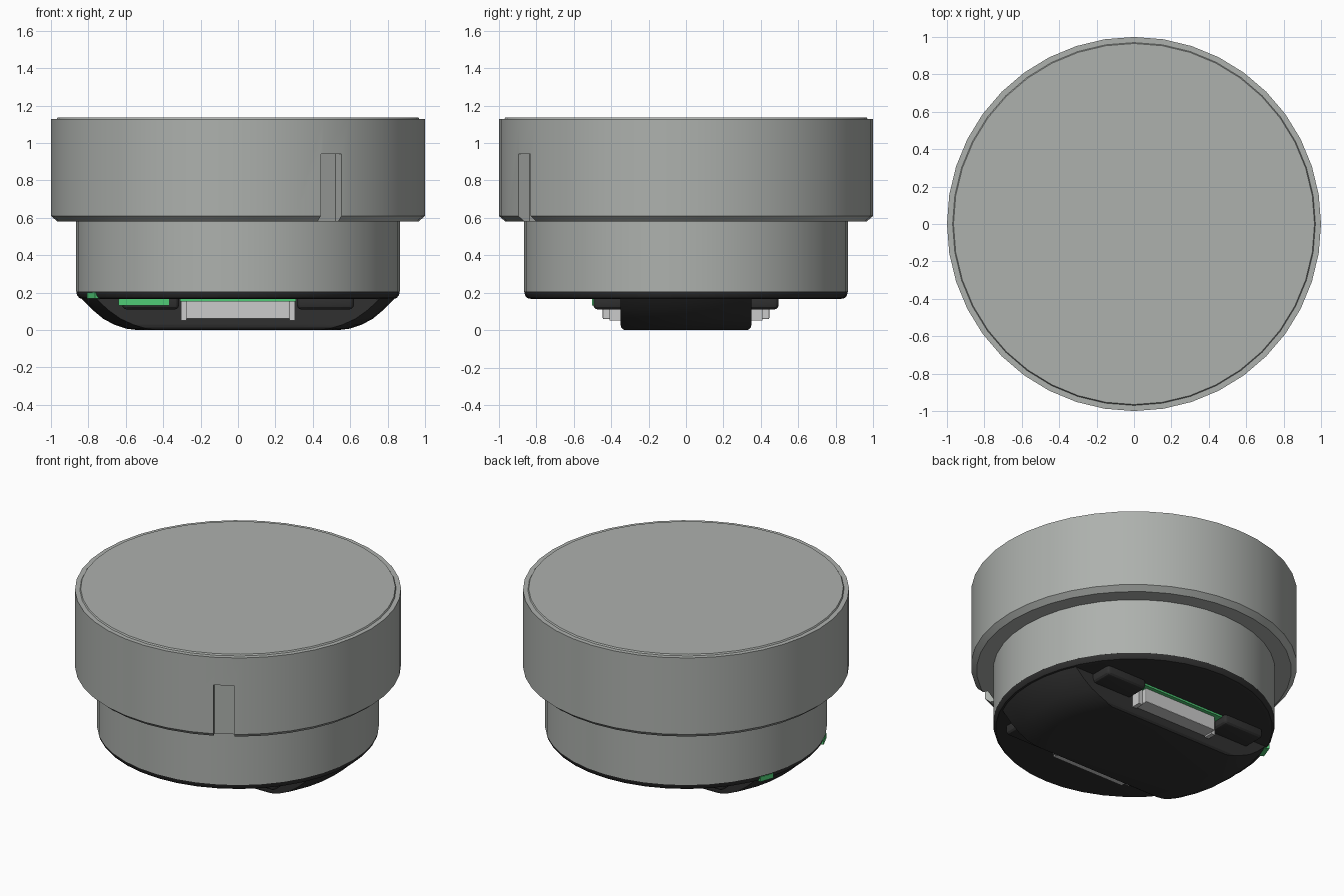
import bpy, bmesh, math
from mathutils import Matrix, Vector

if "Cube" in bpy.data.objects:
    bpy.data.objects.remove(bpy.data.objects["Cube"])

SIDES = 40


def mat(name, c):
    m = bpy.data.materials.new(name)
    m.diffuse_color = (*c, 1)
    m.use_nodes = True
    m.node_tree.nodes["Principled BSDF"].inputs["Base Color"].default_value = m.diffuse_color
    return m


GREY = mat("body_grey", (0.42, 0.44, 0.42))
BLACK = mat("cover_black", (0.03, 0.03, 0.03))
GREEN = mat("board_green", (0.08, 0.6, 0.18))
LIGHT = mat("connector_light", (0.65, 0.65, 0.65))


def finish(name, bm, material):
    bmesh.ops.recalc_face_normals(bm, faces=bm.faces)
    me = bpy.data.meshes.new(name)
    bm.to_mesh(me)
    bm.free()
    ob = bpy.data.objects.new(name, me)
    bpy.context.collection.objects.link(ob)
    if material:
        me.materials.append(material)
    return ob


def smooth(ob, angle=28):
    bpy.ops.object.select_all(action='DESELECT')
    ob.select_set(True)
    bpy.context.view_layer.objects.active = ob
    bpy.ops.object.shade_smooth_by_angle(angle=math.radians(angle))


def revolve(name, profile, material):
    """Closed solid of revolution from (radius, z) points, bottom to top."""
    bm = bmesh.new()
    rings = []
    for r, z in profile:
        rings.append([bm.verts.new((r * math.cos(2 * math.pi * i / SIDES),
                                    r * math.sin(2 * math.pi * i / SIDES), z)) for i in range(SIDES)])
    for a, b in zip(rings, rings[1:]):
        for i in range(SIDES):
            j = (i + 1) % SIDES
            bm.faces.new((a[i], a[j], b[j], b[i]))
    bm.faces.new(rings[0][::-1])
    bm.faces.new(rings[-1])
    return finish(name, bm, material)


def box(name, lo, hi, material=None, bevel=0, angle=0):
    bm = bmesh.new()
    lo, hi = Vector(lo), Vector(hi)
    bmesh.ops.create_cube(bm, size=1, matrix=Matrix.Translation((lo + hi) / 2)
                          @ Matrix.Diagonal((*(hi - lo), 1)))
    if bevel:
        bmesh.ops.bevel(bm, geom=bm.edges[:], offset=bevel, segments=3, profile=0.5, affect='EDGES')
    bmesh.ops.rotate(bm, verts=bm.verts, matrix=Matrix.Rotation(math.radians(angle), 3, 'Z'))
    return finish(name, bm, material)


def boolean(ob, cutter, op):
    m = ob.modifiers.new("cut", 'BOOLEAN')
    m.operation, m.object, m.solver = op, cutter, 'EXACT'
    bpy.context.view_layer.objects.active = ob
    bpy.ops.object.modifier_apply(modifier=m.name)
    bpy.data.objects.remove(cutter)


# Wide upper collar with chamfered lower edge, small top lip and locating slot
collar = revolve("upper_collar", [(0.965, 0.58), (1, 0.61), (1, 1.128), (0.97, 1.128),
                                  (0.965, 1.137)], GREY)
boolean(collar, box("slot_cutter", (0.93, -0.064, 0.5), (1.1, 0.064, 0.94), angle=-60), 'DIFFERENCE')
smooth(collar)

# Narrower lower barrel
smooth(revolve("lower_barrel", [(0.865, 0.205), (0.865, 0.59)], GREY))

# Black cover base with rounded rim
smooth(revolve("cover_base", [(0.825, 0.166), (0.848, 0.171), (0.86, 0.185), (0.865, 0.206)], BLACK))

# Domed central bar: a dish shape trimmed to a strip across x
bar = revolve("cover_bar", [(0.54, 0), (0.6, 0.008), (0.66, 0.028), (0.72, 0.06), (0.78, 0.11),
                            (0.83, 0.16), (0.862, 0.2)], BLACK)
boolean(bar, box("bar_trim", (-1, -0.35, -0.001), (1, 0.35, 0.3), bevel=0.03), 'INTERSECT')
smooth(bar)

# Rounded ears, connectors and board strips on both long sides of the bar
for s, side in ((-1, "front"), (1, "back")):
    def mirrored(name, x0, x1, y0, y1, z0, z1, m, bevel=0):
        ys = sorted((s * y0, s * y1))
        return box(f"{side}_{name}", (x0, ys[0], z0), (x1, ys[1], z1), m, bevel)
    for sx, end in ((-1, "left"), (1, "right")):
        xs = sorted((sx * 0.315, sx * 0.62))
        smooth(mirrored(f"{end}_ear", *xs, 0.3, 0.495, 0.11, 0.2, BLACK, 0.025))
        xs = sorted((sx * 0.275, sx * 0.305))
        mirrored(f"{end}_connector_end", *xs, 0.33, 0.41, 0.052, 0.155, LIGHT)
    mirrored("connector", -0.275, 0.275, 0.33, 0.445, 0.06, 0.155, LIGHT, 0.004)
    mirrored("board_strip", -0.31, 0.31, 0.33, 0.47, 0.153, 0.17, GREEN)

# Exposed circuit board: front window and two rim tabs
box("board_window", (-0.64, -0.502, 0.132), (-0.37, -0.45, 0.168), GREEN)
for i, a in enumerate((160, 205)):
    box(f"board_tab_{i + 1}", (0.78, -0.05, 0.168), (0.866, 0.05, 0.2), GREEN, angle=a)
